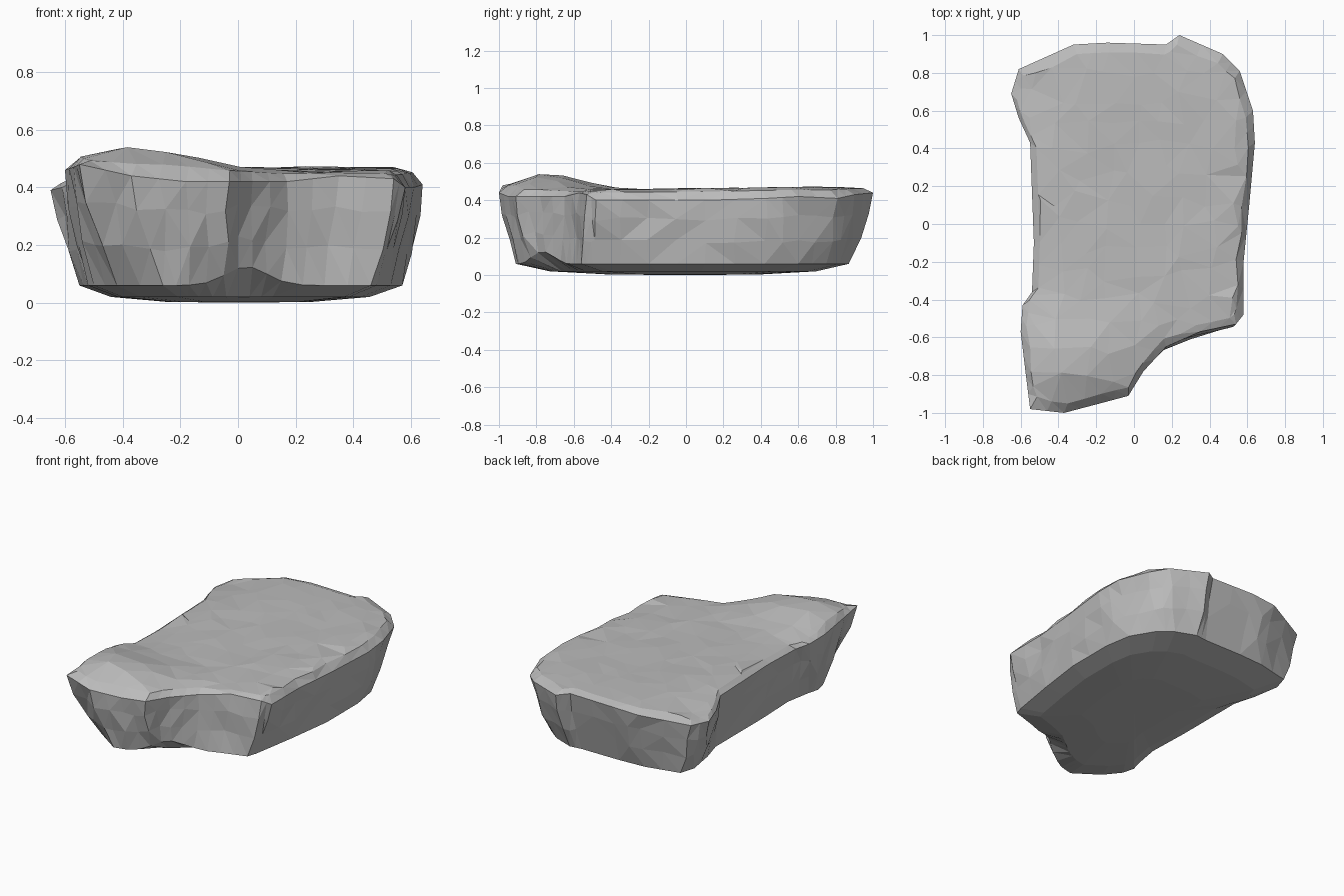
import bpy
import bmesh
import math
import random
from mathutils import Vector
from mathutils.geometry import delaunay_2d_cdt

random.seed(4)

default_cube = bpy.data.objects.get("Cube")
if default_cube:
    bpy.data.objects.remove(default_cube, do_unlink=True)

# Outline: rim x, rim y, rim height, foot x, foot y
OUTLINE = [
    (-.55, -.98, .48, -.42, -.8), (-.37, -1, .44, -.26, -.91),
    (-.18, -.95, .42, -.17, -.89), (-.03, -.91, .42, -.05, -.83),
    (.05, -.78, .42, .05, -.75), (.17, -.65, .42, .15, -.67),
    (.35, -.57, .44, .3, -.61), (.54, -.53, .43, .46, -.56),
    (.58, -.48, .4, .48, -.5), (.58, -.2, .4, .53, -.2),
    (.61, .1, .4, .57, .1), (.64, .43, .41, .57, .42),
    (.63, .6, .42, .54, .6), (.56, .81, .41, .45, .75),
    (.47, .9, .43, .36, .82), (.24, 1, .44, .23, .87),
    (.17, .95, .45, .15, .86), (-.14, .96, .45, -.12, .86),
    (-.32, .95, .44, -.3, .85), (-.61, .82, .4, -.52, .8),
    (-.65, .69, .39, -.55, .7), (-.61, .56, .4, -.52, .52),
    (-.55, .43, .43, -.48, .38), (-.53, -.1, .43, -.48, -.1),
    (-.54, -.36, .43, -.47, -.38), (-.59, -.43, .45, -.5, -.55),
    (-.6, -.57, .46, -.52, -.62), (-.57, -.82, .47, -.5, -.7),
]


def bump(value, centre, width):
    return math.exp(-((value - centre) / width) ** 2)


def top_height(x, y):
    """Gently sloping top, raised at one front corner and low at one back corner."""
    raised = .092 * bump(x, -.38, .31) * bump(y, -.74, .25)
    lowered = .055 * bump(x, -.65, .2) * bump(y, .72, .25)
    return .461 + .012 * y + raised - lowered


def foot_height(x, y):
    """Lower edge, lifted inside the front hollow."""
    return .06 + (.065 * bump(x, .03, .1) if y < -.6 else 0)


def jitter(point, amount):
    return point + Vector([random.uniform(-amount, amount) for _ in range(3)])


def make_material(name, colour):
    mat = bpy.data.materials.new(name)
    mat.use_nodes = True
    mat.diffuse_color = colour
    shader = next(n for n in mat.node_tree.nodes if n.type == "BSDF_PRINCIPLED")
    shader.inputs["Base Color"].default_value = colour
    return mat


# Rim and foot loops, with one extra point along every outline edge
rim, foot = [], []
for here, after in zip(OUTLINE, OUTLINE[1:] + OUTLINE[:1]):
    for blend in (0, .5):
        x, y, z, fx, fy = (a + (b - a) * blend for a, b in zip(here, after))
        rim.append(Vector((x, y, z)))
        foot.append(Vector((fx, fy, foot_height(fx, fy))))

# Underside rings, from the middle outwards
rings = []
for scale, height in ((.45, .003), (.8, .02)):
    rings.append([Vector((p.x * scale, p.y * scale, height)) for p in foot])

# Rough side wall, slightly bulging between foot and rim
for level in (0, .35, .7, 1):
    rough = .011 if 0 < level < 1 else 0
    ring = []
    for low, high in zip(foot, rim):
        point = low.lerp(high, level ** .75)
        point.z = low.z + (high.z - low.z) * level
        ring.append(jitter(point, rough))
    rings.append(ring)

# Worn shoulder of uneven width
shoulder = []
for p in rim:
    scale = random.uniform(.93, .96)
    x, y = p.x * scale, p.y * scale
    shoulder.append(Vector((x, y, p.z + (top_height(x, y) - p.z) * .75)))
rings.append(shoulder)

# Bridge the rings and close the underside
bm = bmesh.new()
loops = [[bm.verts.new(p) for p in ring] for ring in rings]
count = len(rim)
for lower, upper in zip(loops, loops[1:]):
    for i in range(count):
        j = (i + 1) % count
        bm.faces.new((lower[i], lower[j], upper[j], upper[i]))
centre = bm.verts.new((0, 0, 0))
for i in range(count):
    bm.faces.new((loops[0][i], loops[0][(i + 1) % count], centre))

# Top surface: irregular triangles over scattered points
points = [p.xy for p in shoulder]
for column in range(-4, 5):
    for row in range(-7, 8):
        spot = jitter(Vector((column * .135, row * .135, 0)), .045)
        points.append(spot.xy)
coords, _, triangles, sources, _, _ = delaunay_2d_cdt(
    points, [], [list(range(count))], 1, 1e-5)
top_verts = {}
for triangle in triangles:
    for index in triangle:
        if index in top_verts:
            continue
        on_edge = [s for s in sources[index] if s < count]
        if on_edge:
            top_verts[index] = loops[-1][on_edge[0]]
        else:
            x, y = coords[index]
            z = top_height(x, y) + random.uniform(-.004, .004)
            top_verts[index] = bm.verts.new((x, y, z))
    bm.faces.new([top_verts[index] for index in triangle])

bmesh.ops.triangulate(bm, faces=bm.faces[:], quad_method="BEAUTY")
bmesh.ops.recalc_face_normals(bm, faces=bm.faces[:])
mesh = bpy.data.meshes.new("rock_slab")
bm.to_mesh(mesh)
bm.free()

# Flat faceted stone in a single grey
mesh.materials.append(make_material("stone_grey", (.5, .5, .5, 1)))
rock = bpy.data.objects.new("rock_slab", mesh)
bpy.context.collection.objects.link(rock)
